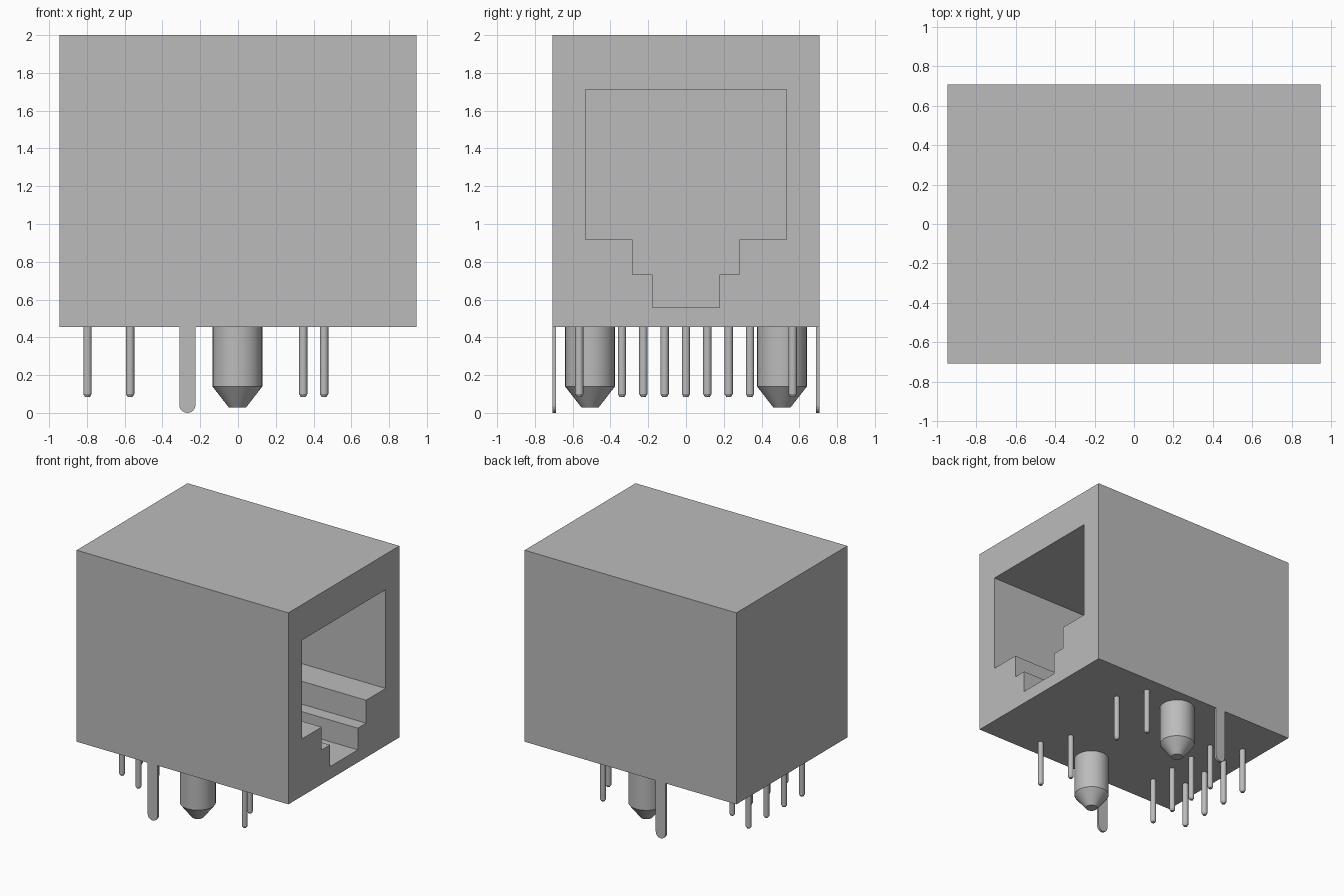
import bpy, bmesh, math

cube = bpy.data.objects.get("Cube")
if cube:
    bpy.data.objects.remove(cube, do_unlink=True)

grey = bpy.data.materials.new("plain grey")
grey.use_nodes = True
colour = (0.5, 0.5, 0.5, 1)
grey.diffuse_color = colour
grey.node_tree.nodes["Principled BSDF"].inputs["Base Color"].default_value = colour

HALF_X, HALF_Y, BASE, TOP = 0.945, 0.707, 0.455, 2.0


def finish(name, bm, smooth=False):
    bmesh.ops.recalc_face_normals(bm, faces=bm.faces)
    mesh = bpy.data.meshes.new(name)
    bm.to_mesh(mesh)
    bm.free()
    mesh.materials.append(grey)
    obj = bpy.data.objects.new(name, mesh)
    bpy.context.collection.objects.link(obj)
    if smooth:
        bpy.ops.object.select_all(action="DESELECT")
        obj.select_set(True)
        bpy.context.view_layer.objects.active = obj
        bpy.ops.object.shade_smooth_by_angle(angle=math.radians(30))
    return obj


def prism(name, points, offset):
    """Extrude a flat outline along an offset vector."""
    bm = bmesh.new()
    face = bm.faces.new([bm.verts.new(p) for p in points])
    solid = bmesh.ops.extrude_face_region(bm, geom=[face])["geom"]
    verts = [g for g in solid if isinstance(g, bmesh.types.BMVert)]
    bmesh.ops.translate(bm, verts=verts, vec=offset)
    return finish(name, bm)


def turned(name, x, y, profile, sides):
    """Lathe a closed (radius, height) profile around a vertical axis."""
    bm = bmesh.new()
    rings = []
    for r, z in profile:
        rings.append([bm.verts.new((x + r * math.cos(math.tau * i / sides),
                                    y + r * math.sin(math.tau * i / sides), z))
                      for i in range(sides)])
    for a, b in zip(rings, rings[1:]):
        for i in range(sides):
            j = (i + 1) % sides
            bm.faces.new((a[i], a[j], b[j], b[i]))
    bm.faces.new(rings[0])
    bm.faces.new(rings[-1])
    return finish(name, bm, smooth=True)


# Housing block
outline = [(-HALF_X, -HALF_Y), (HALF_X, -HALF_Y), (HALF_X, HALF_Y), (-HALF_X, HALF_Y)]
housing = prism("housing", [(x, y, BASE) for x, y in outline], (0, 0, TOP - BASE))

# Stepped socket opening cut into the +x end
half = [(0.177, 0.557), (0.177, 0.732), (0.283, 0.732),
        (0.283, 0.917), (0.532, 0.917), (0.532, 1.713)]
steps = half + [(-y, z) for y, z in reversed(half)]
cutter = prism("socket_cutter", [(HALF_X + 0.1, y, z) for y, z in steps], (-1.35, 0, 0))
cutter.hide_render = True
cut = housing.modifiers.new("socket", "BOOLEAN")
cut.object = cutter
cut.operation = "DIFFERENCE"
cut.solver = "EXACT"
bpy.ops.object.select_all(action="DESELECT")
housing.select_set(True)
bpy.context.view_layer.objects.active = housing
bpy.ops.object.modifier_apply(modifier=cut.name)
bpy.data.objects.remove(cutter, do_unlink=True)

# Mounting pegs and shield tabs on both sides
TAB_X, TAB_R = -0.268, 0.043
arc = [(TAB_X - TAB_R * math.cos(math.pi * i / 12),
        TAB_R - TAB_R * math.sin(math.pi * i / 12)) for i in range(13)]
tab = [(TAB_X - TAB_R, BASE)] + arc + [(TAB_X + TAB_R, BASE)]
for side, s in (("left", 1), ("right", -1)):
    turned("mounting_peg_" + side, -0.003, s * 0.508,
           [(0.132, BASE), (0.132, 0.14), (0.045, 0.028)], 32)
    prism("shield_tab_" + side, [(x, s * HALF_Y, z) for x, z in tab], (0, -s * 0.02, 0))

# Contact pins: two staggered rows of four, then four indicator pins
PITCH = 0.113
pins = [("contact_pin", -0.797 if i % 2 else -0.571, (i - 4) * PITCH) for i in range(8)]
pins += [("indicator_pin", x, y * PITCH)
         for x, y in ((0.345, 5), (0.345, -3), (0.456, 3), (0.456, -5))]
for name, x, y in pins:
    turned(name, x, y, [(0.022, BASE), (0.022, 0.1), (0.013, 0.085)], 16)
